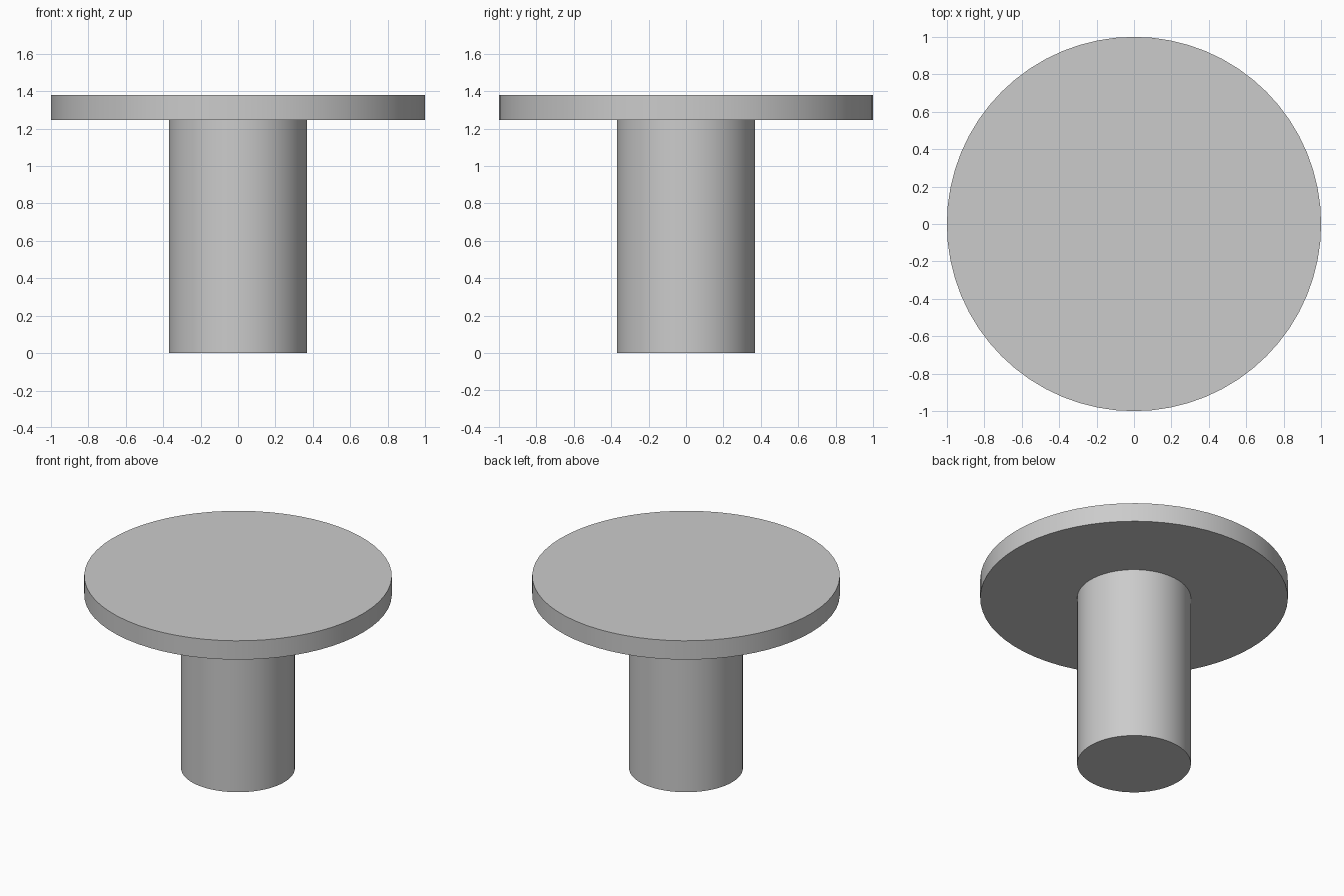
import bpy
import math

if "Cube" in bpy.data.objects:
    bpy.data.objects.remove(bpy.data.objects["Cube"])


def cylinder(name, radius, bottom, top):
    """Smooth-sided upright cylinder with crisp rims."""
    bpy.ops.mesh.primitive_cylinder_add(
        vertices=64, radius=radius, depth=top - bottom,
        location=(0, 0, (bottom + top) / 2))
    obj = bpy.context.object
    obj.name = name
    bpy.ops.object.shade_smooth_by_angle(angle=math.radians(30))
    return obj


# Round pedestal standing on the ground
cylinder("pedestal", 0.37, 0.0, 1.245)

# Thin round top
cylinder("table_top", 1.0, 1.245, 1.38)
